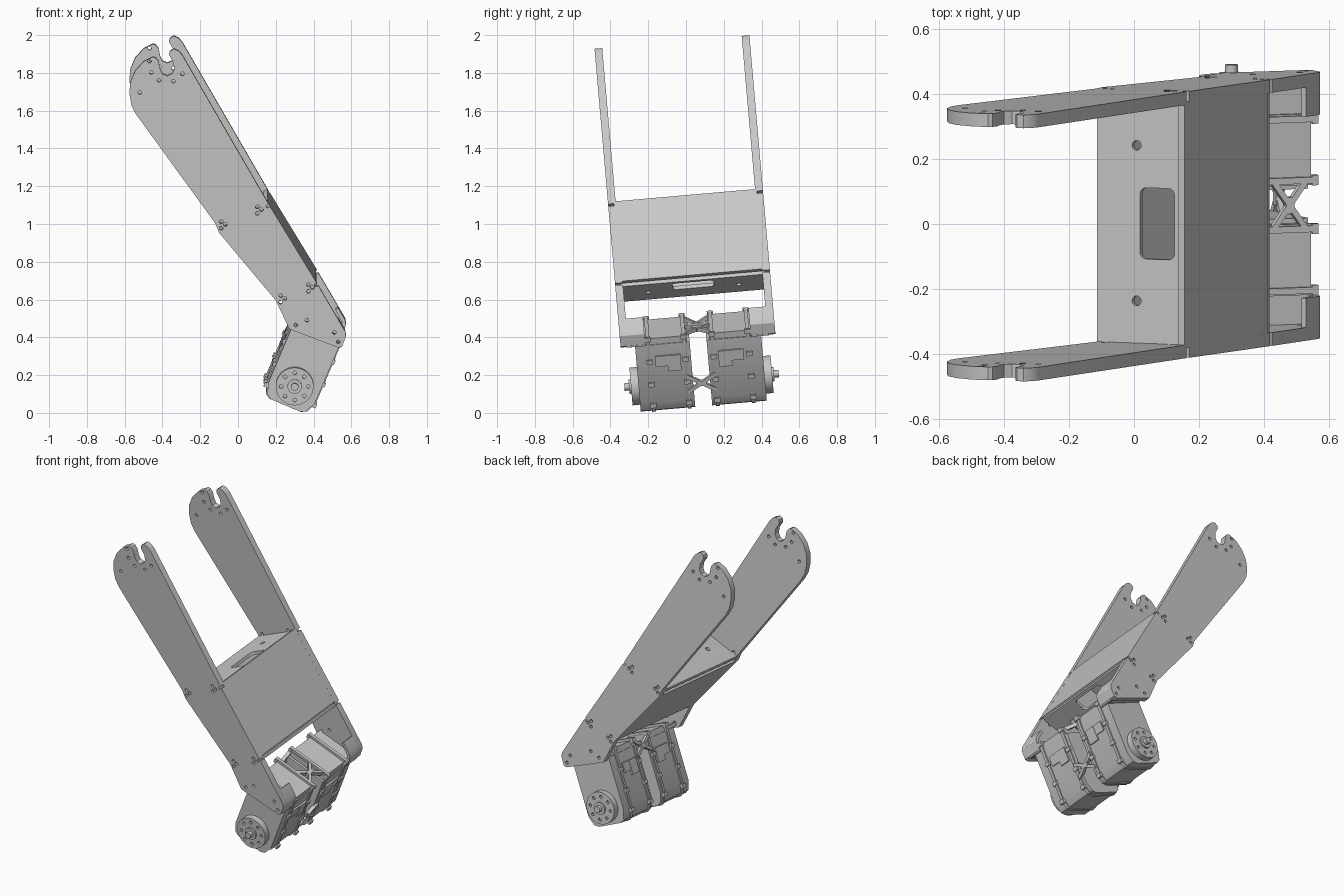
import bpy, bmesh, math
from mathutils import Matrix, Vector

cube = bpy.data.objects.get("Cube")
if cube:
    bpy.data.objects.remove(cube, do_unlink=True)

grey = bpy.data.materials.new("machined grey")
grey.use_nodes = True
COLOUR = (0.58, 0.58, 0.58, 1)
grey.diffuse_color = COLOUR
grey.node_tree.nodes["Principled BSDF"].inputs["Base Color"].default_value = COLOUR
parts = []


def make(name, bm):
    bmesh.ops.recalc_face_normals(bm, faces=bm.faces)
    me = bpy.data.meshes.new(name)
    bm.to_mesh(me)
    bm.free()
    me.materials.append(grey)
    ob = bpy.data.objects.new(name, me)
    bpy.context.collection.objects.link(ob)
    parts.append(ob)


def loft(name, ring_a, ring_b):
    """Solid between two matching rings of points."""
    bm = bmesh.new()
    a = [bm.verts.new(p) for p in ring_a]
    b = [bm.verts.new(p) for p in ring_b]
    bm.faces.new(a)
    bm.faces.new(b[::-1])
    for i in range(len(a)):
        j = (i + 1) % len(a)
        bm.faces.new((a[i], a[j], b[j], b[i]))
    make(name, bm)


def prism(name, pts, y0, y1):
    """Extrude an XZ outline between two depths."""
    loft(name, [(x, y0, z) for x, z in pts], [(x, y1, z) for x, z in pts])


def sheet(name, loops, thickness, matrix):
    """Flat plate from an outline followed by hole loops, placed by a matrix."""
    cu = bpy.data.curves.new(name, "CURVE")
    cu.dimensions = "2D"
    cu.fill_mode = "BOTH"
    cu.extrude = thickness / 2
    for loop in loops:
        sp = cu.splines.new("POLY")
        sp.points.add(len(loop) - 1)
        for point, (x, y) in zip(sp.points, loop):
            point.co = (x, y, 0, 1)
        sp.use_cyclic_u = True
    tmp = bpy.data.objects.new(name + "_curve", cu)
    bpy.context.collection.objects.link(tmp)
    dg = bpy.context.evaluated_depsgraph_get()
    me = bpy.data.meshes.new_from_object(tmp.evaluated_get(dg))
    bm = bmesh.new()
    bm.from_mesh(me)
    bpy.data.objects.remove(tmp, do_unlink=True)
    bpy.data.meshes.remove(me)
    bmesh.ops.remove_doubles(bm, verts=bm.verts, dist=0.0001)
    bm.transform(matrix)
    make(name, bm)


def frame(x_axis, y_axis, origin):
    x, y = Vector(x_axis), Vector(y_axis)
    return Matrix.Translation(origin) @ Matrix((x, y, x.cross(y))).transposed().to_4x4()


def upright(y):
    """Plane facing the front at depth y."""
    return frame((1, 0, 0), (0, 0, 1), (0, y, 0))


def disc(c, r, n=32):
    return [(c[0] + r * math.cos(math.tau * i / n), c[1] + r * math.sin(math.tau * i / n)) for i in range(n)]


def rounded(x0, x1, y0, y1, r):
    pts = []
    for k, (x, y) in enumerate(((x1 - r, y1 - r), (x0 + r, y1 - r), (x0 + r, y0 + r), (x1 - r, y0 + r))):
        for i in range(5):
            t = math.radians(90 * k + 22.5 * i)
            pts.append((x + r * math.cos(t), y + r * math.sin(t)))
    return pts


def strip(p, q, t):
    """Four-point strip from p to q, thickened to the left by t."""
    p, q = Vector(p), Vector(q)
    d = (q - p).normalized()
    n = Vector((-d.y, d.x)) * t
    return [tuple(v) for v in (p, q, q + n, p + n)]


def servo(a, l):
    """Servo frame (across, along) to XZ."""
    return (0.30 + 0.92 * a + 0.39 * l, 0.17 - 0.39 * a + 0.92 * l)


def servo_box(a0, a1, l0, l1):
    return [servo(a0, l0), servo(a1, l0), servo(a1, l1), servo(a0, l1)]


# Side plate outline with a hooked notch at the tip and relief slots at the folds
outline = [(-0.45, 1.925), (-0.50, 1.90), (-0.545, 1.85), (-0.57, 1.79), (-0.575, 1.73), (-0.565, 1.67),
           (-0.54, 1.62), (-0.12, 1.04), (-0.10, 0.99), (0.20, 0.63), (0.272, 0.478), (0.53, 0.38),
           (0.55, 0.385), (0.572, 0.44), (0.568, 0.465), (0.425, 0.71), (0.41, 0.703), (0.404, 0.714),
           (0.418, 0.722), (0.17, 1.13), (0.154, 1.122), (0.147, 1.133), (0.162, 1.143),
           (-0.295, 1.935), (-0.315, 1.957), (-0.34, 1.968), (-0.36, 1.955), (-0.365, 1.935),
           (-0.342, 1.895), (-0.338, 1.86), (-0.35, 1.835), (-0.375, 1.824), (-0.40, 1.835),
           (-0.413, 1.86), (-0.42, 1.90), (-0.435, 1.92)]
holes = [(-0.375 + 0.095 * math.cos(math.radians(t)), 1.885 + 0.095 * math.sin(math.radians(t)))
         for t in (170, 207, 243, 290, 328)]
holes += [(-0.52, 1.735), (0.365, 0.525), (0.305, 0.50), (0.51, 0.46), (0.53, 0.41)]
upper, lower = ((-0.11, 1.02), (0.155, 1.13)), ((0.21, 0.63), (0.413, 0.71))
for (x0, z0), (x1, z1) in (upper, lower):
    for f in (0.08, 0.8):
        x, z = x0 + f * (x1 - x0), z0 + f * (z1 - z0)
        holes += [(x, z + 0.02), (x + 0.022, z + 0.005), (x, z - 0.015)]
plate_loops = [outline] + [disc(h, 0.01, 12) for h in holes]

for s, word in ((-1, "front"), (1, "back")):
    sheet(word + "_side_plate", plate_loops, 0.041, upright(s * 0.391))
    # inward mounting flange and end lip
    prism(word + "_mount_flange", servo_box(-0.135, 0.145, 0.286, 0.306), s * 0.28, s * 0.38)
    prism(word + "_end_lip", [(0.53, 0.38), (0.55, 0.385), (0.572, 0.44), (0.566, 0.468), (0.53, 0.53),
                              (0.515, 0.52), (0.55, 0.455), (0.548, 0.43)], s * 0.28, s * 0.38)

# Closed box between the plates
prism("cover_panel", strip((0.155, 1.154), (0.413, 0.73), -0.022), -0.38, 0.38)
prism("rear_panel", strip((-0.10, 0.99), (0.20, 0.63), 0.022), -0.38, 0.38)
for name, (p, q) in (("upper_wall", upper), ("lower_wall", lower)):
    d = Vector((q[0] - p[0], 0, q[1] - p[1]))
    w = d.length
    loops = [[(0, -0.38), (w, -0.38), (w, 0.38), (0, 0.38)],
             rounded(w * 0.5, w * 0.9, -0.11, 0.11, 0.02),
             disc((w * 0.46, -0.24), 0.015, 16), disc((w * 0.46, 0.24), 0.015, 16)]
    sheet(name, loops, 0.02, frame(d / w, (0, 1, 0), (p[0], 0, p[1])))

# Pair of servos
case = [servo(a, l) for a, l in ((-0.135, 0.285), (-0.135, -0.04), (-0.115, -0.10), (-0.09, -0.115),
                                 (0.08, -0.115), (0.11, -0.10), (0.135, -0.045), (0.135, 0.285))]
rib = [servo(a, l) for a, l in ((-0.142, 0.335), (-0.142, -0.04), (-0.12, -0.105), (-0.095, -0.12),
                                (0.085, -0.12), (0.116, -0.105), (0.142, -0.045), (0.142, 0.335))]
for s, word in ((-1, "front"), (1, "back")):
    prism(word + "_servo_case", case, s * 0.045, s * 0.335)
    prism(word + "_servo_head", servo_box(-0.13, 0.13, 0.28, 0.32), s * 0.06, s * 0.28)
    for i, y in enumerate((0.065, 0.255)):
        prism(f"{word}_servo_seam_{i}", rib, s * y, s * (y + 0.02))
        # screw bosses along the seams
        for l in (-0.06, 0.06, 0.19, 0.32):
            for a in (-0.14, 0.14):
                prism(word + "_screw_boss", servo_box(a - 0.01, a + 0.01, l - 0.012, l + 0.012),
                      s * (y - 0.006), s * (y + 0.026))
    # raised panels on the broad faces
    for a in (-0.138, 0.138):
        prism(word + "_raised_panel", servo_box(a - 0.008, a + 0.008, 0.13, 0.22), s * 0.10, s * 0.17)
        prism(word + "_small_panel", servo_box(a - 0.006, a + 0.006, 0.16, 0.22), s * 0.16, s * 0.235)
    # output horn with bolt holes
    hub = servo(0, 0)
    prism(word + "_horn_base", disc(hub, 0.1, 48), s * 0.33, s * 0.36)
    sheet(word + "_horn_face", [disc(hub, 0.1, 48)] + [disc(h, 0.01, 12) for h in disc(hub, 0.072, 8)],
          0.015, upright(s * 0.3675))
    prism(word + "_horn_boss", disc(hub, 0.038), s * 0.37, s * 0.385)
    prism(word + "_horn_screw", disc(hub, 0.02, 16), s * 0.38, s * 0.41)

# Crossed braces joining the servos, given as corner pairs in the servo frame
for (a0, l0), (a1, l1), t in (((0.138, 0.0), (0.138, 0.09), 0.011), ((-0.138, 0.22), (-0.138, 0.31), 0.011),
                              ((0.0, 0.322), (0.11, 0.322), 0.011)):
    for (sa, sl), (ea, el) in (((a0, l0), (a1, l1)), ((a1, l1), (a0, l0))):
        rings = [[(x, y, z) for x, z in servo_box(a - t, a + t, l - t, l + t)]
                 for y, a, l in ((-0.075, sa, sl), (0.075, ea, el))]
        loft("cross_brace", *rings)
    ca, cl = (a0 + a1) / 2, (l0 + l1) / 2
    prism("brace_hub", servo_box(ca - 0.013, ca + 0.013, cl - 0.013, cl + 0.013), -0.025, 0.025)

# Lean the whole assembly and shade it
lean = Matrix.Translation((0, 0.097, 0.003)) @ Matrix.Rotation(math.radians(5), 4, "X")
bpy.ops.object.select_all(action="DESELECT")
for ob in parts:
    ob.data.transform(lean)
    ob.select_set(True)
bpy.context.view_layer.objects.active = parts[0]
bpy.ops.object.shade_smooth_by_angle(angle=math.radians(30))
